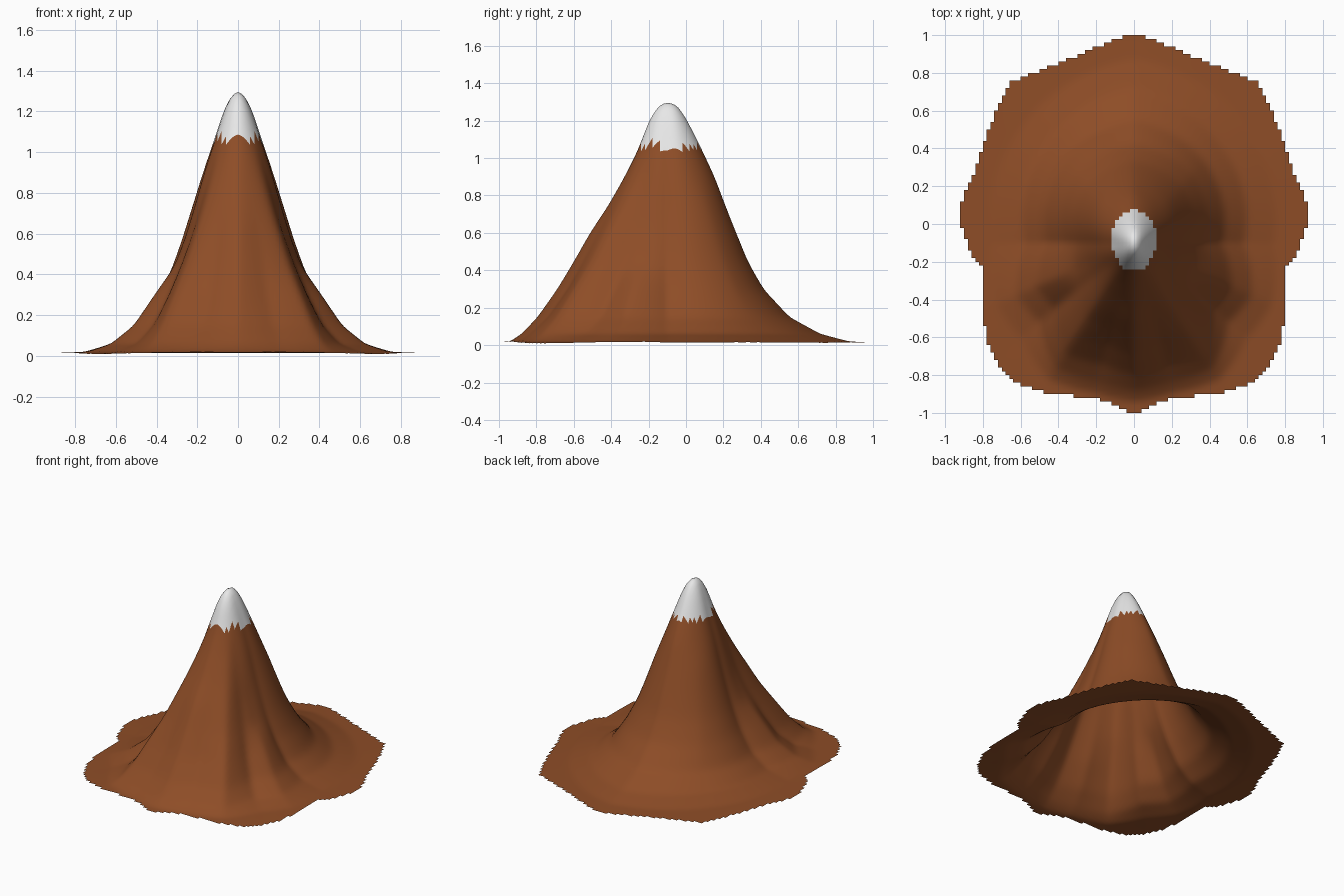
import bpy, bmesh, math

if "Cube" in bpy.data.objects:
    bpy.data.objects.remove(bpy.data.objects["Cube"])

STEP = 0.02            # grid cell size
PEAK_Y = -0.10         # the summit sits a little toward the front

# Heights of the contour lines
LEVELS = [1.28, 1.2, 1.05, 0.9, 0.75, 0.6, 0.45, 0.3, 0.15, 0.06, 0.02]

# Contour radii around the summit by direction (degrees, 90 = back, -90 = front)
SPURS = [
    (-90, [.05, .10, .155, .23, .315, .415, .50, .59, .695, .78, .84]),
    (-75, [.048, .095, .15, .22, .30, .385, .465, .55, .66, .76, .82]),
    (-58, [.045, .09, .14, .21, .29, .38, .47, .58, .69, .78, .85]),
    (-40, [.04, .08, .13, .18, .235, .29, .36, .44, .54, .65, .78]),
    (-24, [.035, .07, .125, .175, .22, .265, .33, .45, .56, .68, .80]),
    (0, [.032, .07, .115, .165, .205, .25, .30, .365, .46, .58, .74]),
    (50, [.045, .09, .15, .21, .275, .33, .39, .47, .57, .70, .86]),
    (90, [.06, .11, .185, .255, .31, .37, .43, .515, .655, .82, .97]),
]

# Right half of the ragged foot outline, front to back
OUTLINE = [(0, -1.01), (.06, -.985), (.15, -.94), (.22, -.915), (.42, -.905),
           (.6, -.855), (.7, -.78), (.77, -.65), (.80, -.5), (.81, -.22),
           (.87, -.15), (.92, 0), (.92, .1), (.85, .27), (.75, .55),
           (.66, .75), (.3, .89), (.1, .98), (0, 1.01)]


def interp(x, xs, ys):
    if x <= xs[0]:
        return ys[0]
    for i in range(len(xs) - 1):
        if x <= xs[i + 1]:
            t = (x - xs[i]) / (xs[i + 1] - xs[i])
            return ys[i] + t * (ys[i + 1] - ys[i])
    return ys[-1]


def height(x, y):
    dx, dy = abs(x), y - PEAK_Y
    r, ang = math.hypot(dx, dy), math.degrees(math.atan2(dy, dx))
    angles = [s[0] for s in SPURS]
    radii = [interp(ang, angles, [s[1][k] for s in SPURS]) for k in range(len(LEVELS))]
    edge = 0.006 + 0.006 * y
    return interp(r, [0] + radii + [1.12], [1.305] + LEVELS + [edge])


def inside(x, y):
    ys = [p[1] for p in OUTLINE]
    return abs(x) < interp(y, ys, [p[0] for p in OUTLINE])


def material(name, rgb):
    m = bpy.data.materials.new(name)
    m.diffuse_color = (*rgb, 1)
    m.use_nodes = True
    m.node_tree.nodes["Principled BSDF"].inputs["Base Color"].default_value = m.diffuse_color
    return m


# Height field, softened slightly
N = round(1 / STEP)
R = range(-N, N + 1)
H = {(i, j): height(i * STEP, j * STEP) for i in R for j in R}
for _ in range(2):
    H = {(i, j): 0.5 * h + 0.125 * sum(H.get((i + a, j + b), h)
         for a, b in ((1, 0), (-1, 0), (0, 1), (0, -1)))
         for (i, j), h in H.items()}

# Mountain sheet: keep the cells inside the outline, snow above the snow line
bm = bmesh.new()
verts = {}


def vert(i, j):
    if (i, j) not in verts:
        verts[i, j] = bm.verts.new((i * STEP, j * STEP, max(0, H[i, j])))
    return verts[i, j]


for i in range(-N, N):
    for j in range(-N, N):
        if inside((i + .5) * STEP, (j + .5) * STEP):
            f = bm.faces.new([vert(i, j), vert(i + 1, j), vert(i + 1, j + 1), vert(i, j + 1)])
            f.smooth = True
            f.material_index = int(f.calc_center_median().z > 1.065)

mesh = bpy.data.meshes.new("mountain")
bm.to_mesh(mesh)
bm.free()
mesh.materials.append(material("brown earth", (0.27, 0.074, 0.02)))
mesh.materials.append(material("snow white", (0.8, 0.8, 0.8)))
mountain = bpy.data.objects.new("mountain", mesh)
bpy.context.collection.objects.link(mountain)
